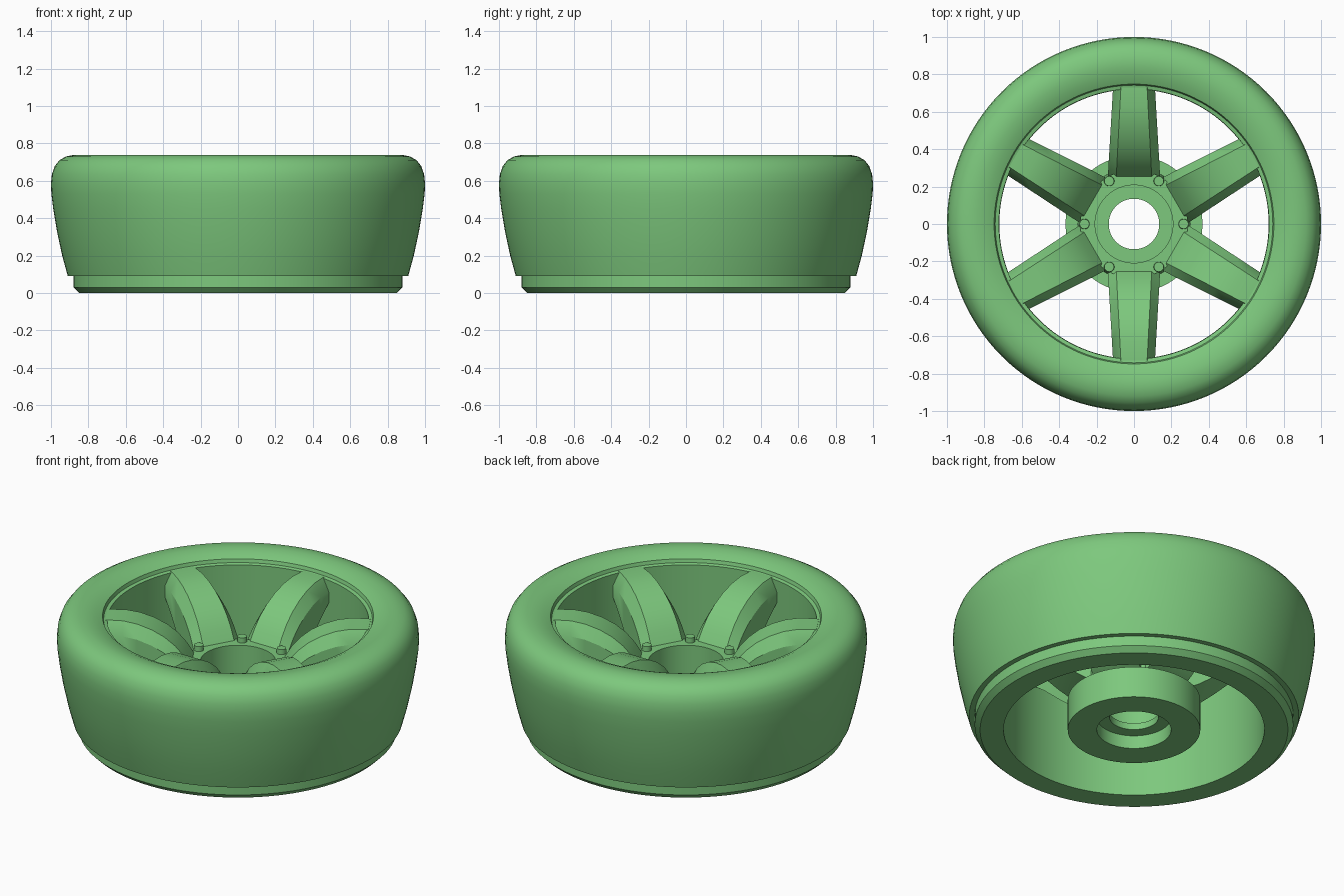
import bpy, bmesh, math
from mathutils import Matrix, Vector

if "Cube" in bpy.data.objects:
    bpy.data.objects.remove(bpy.data.objects["Cube"])

green = bpy.data.materials.new("green")
green.diffuse_color = (0.205, 0.578, 0.205, 1)
green.use_nodes = True
green.node_tree.nodes["Principled BSDF"].inputs["Base Color"].default_value = green.diffuse_color


def finish(name, bm, angle=30):
    bmesh.ops.recalc_face_normals(bm, faces=bm.faces[:])
    me = bpy.data.meshes.new(name)
    bm.to_mesh(me)
    bm.free()
    me.materials.append(green)
    ob = bpy.data.objects.new(name, me)
    bpy.context.collection.objects.link(ob)
    bpy.ops.object.select_all(action='DESELECT')
    ob.select_set(True)
    bpy.context.view_layer.objects.active = ob
    bpy.ops.object.shade_smooth_by_angle(angle=math.radians(angle))
    return ob


def lathe(name, profile, steps=128):
    """Turn a closed (radius, height) profile around z."""
    bm = bmesh.new()
    rings = []
    for i in range(steps):
        a = 2 * math.pi * i / steps
        rings.append([bm.verts.new((r * math.cos(a), r * math.sin(a), z)) for r, z in profile])
    n = len(profile)
    for i in range(steps):
        p, q = rings[i], rings[(i + 1) % steps]
        for j in range(n):
            k = (j + 1) % n
            bm.faces.new((p[j], q[j], q[k], p[k]))
    return finish(name, bm)


# Tyre and rim: stepped bead, bulging tread, rounded shoulder, straight inner wall
lathe("tyre_and_rim", [
    (0.72, 0), (0.85, 0), (0.88, 0.03), (0.88, 0.09), (0.91, 0.09), (0.94, 0.20),
    (0.968, 0.33), (0.988, 0.45), (0.998, 0.53), (1.0, 0.585), (0.995, 0.635),
    (0.98, 0.678), (0.955, 0.71), (0.92, 0.73), (0.875, 0.739), (0.84, 0.738),
    (0.79, 0.729), (0.748, 0.71), (0.742, 0.69), (0.722, 0.685)])

# Hub: wide lower flange, narrower neck, counterbores on both ends
lathe("hub", [
    (0.135, 0.08), (0.205, 0.08), (0.205, 0), (0.366, 0), (0.366, 0.19),
    (0.288, 0.19), (0.288, 0.435), (0.208, 0.435), (0.208, 0.12), (0.135, 0.12)])

# Spokes: arched bars with slanted shoulders; stations are (radius, top, bottom)
STATIONS = [(0.25, 0.43, 0.21), (0.29, 0.495, 0.225), (0.34, 0.555, 0.25),
            (0.40, 0.605, 0.29), (0.47, 0.645, 0.345), (0.55, 0.675, 0.415),
            (0.63, 0.69, 0.485), (0.73, 0.69, 0.56)]


def spoke(name, angle):
    bm = bmesh.new()
    rows = []
    for r, top, low in STATIONS:
        t = (r - 0.25) / 0.48
        wt, wl = 0.095 - 0.025 * t, 0.14 - 0.028 * t
        sh = top - 0.075
        sect = [(-wl, low), (wl, low), (wl, sh), (wt, top), (-wt, top), (-wl, sh)]
        rows.append([bm.verts.new((r, y, z)) for y, z in sect])
    for p, q in zip(rows, rows[1:]):
        for j in range(6):
            k = (j + 1) % 6
            bm.faces.new((p[j], p[k], q[k], q[j]))
    bm.faces.new(rows[0])
    bm.faces.new(rows[-1])
    bm.transform(Matrix.Rotation(angle, 4, 'Z'))
    finish(name, bm)


# Small rounded lugs on the hub between neighbouring spokes
def lug(name, angle):
    bm = bmesh.new()
    bmesh.ops.create_cone(bm, cap_ends=True, segments=20, radius1=0.038, radius2=0.026,
                          depth=0.24, matrix=Matrix.Translation(Vector((0.265, 0, 0.345))))
    bm.transform(Matrix.Rotation(angle, 4, 'Z'))
    finish(name, bm)


for i in range(6):
    spoke(f"spoke_{i + 1}", math.radians(30 + 60 * i))
    lug(f"hub_lug_{i + 1}", math.radians(60 * i))
